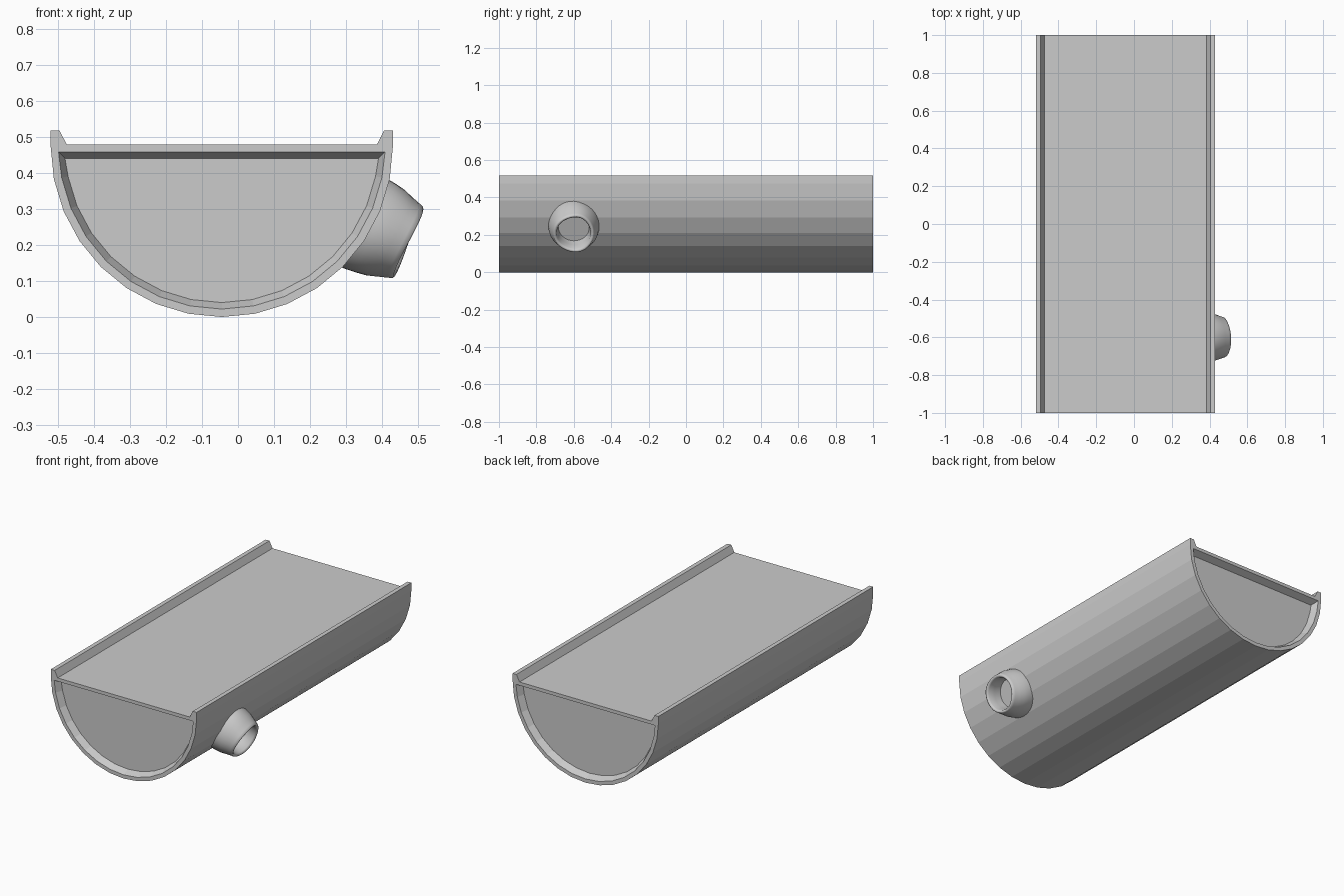
import bpy, bmesh, math
from mathutils import Vector, Matrix

if "Cube" in bpy.data.objects:
    bpy.data.objects.remove(bpy.data.objects["Cube"])

CX, CZ, R = -0.045, 0.475, 0.475   # centre and radius of the half round


def finish(bm, name):
    bmesh.ops.recalc_face_normals(bm, faces=bm.faces[:])
    me = bpy.data.meshes.new(name)
    bm.to_mesh(me)
    bm.free()
    ob = bpy.data.objects.new(name, me)
    bpy.context.collection.objects.link(ob)
    return ob


def half_round(r, top):
    """Left-to-right lower arc in 16 facets, ends placed at height top."""
    pts = [(CX - r * math.cos(math.pi * k / 16), CZ - r * math.sin(math.pi * k / 16))
           for k in range(17)]
    pts[0], pts[-1] = (CX - r, top), (CX + r, top)
    return pts


# Trough body: half-round bar with raised lips and recessed ends
outer = half_round(R, CZ)
lips = [(0.43, 0.517), (0.405, 0.517), (0.385, 0.478),
        (-0.475, 0.478), (-0.495, 0.517), (-0.52, 0.517)]
rim = half_round(0.453, 0.458)
cap = half_round(0.435, 0.440)

bm = bmesh.new()
ends = []
for s in (-1, 1):
    def ring(pts, y):
        return [bm.verts.new((x, y, z)) for x, z in pts]
    o, l = ring(outer, s), ring(lips, s)
    r, c = ring(rim, s), ring(cap, s * 0.96)
    for k in range(16):
        bm.faces.new((o[k], o[k + 1], r[k + 1], r[k]))
    bm.faces.new([o[16]] + l + [o[0], r[0], r[16]])
    for k in range(17):
        j = (k + 1) % 17
        bm.faces.new((r[k], r[j], c[j], c[k]))
    bm.faces.new(c)
    ends.append(o + l)
a, b = ends
for k in range(len(a)):
    j = (k + 1) % len(a)
    bm.faces.new((a[k], a[j], b[j], b[k]))
finish(bm, "trough_body")

# Spout: lathed, slightly lumpy hollow neck (distance along axis, radius)
profile = [(-0.19, 0.138), (-0.13, 0.138), (-0.10, 0.135), (-0.07, 0.130),
           (-0.04, 0.120), (-0.015, 0.112), (-0.003, 0.108), (0.0, 0.103),
           (-0.002, 0.096), (-0.01, 0.091), (-0.05, 0.087), (-0.092, 0.082)]
N = 32
bm = bmesh.new()
rings = []
for t, r in profile:
    row = []
    for i in range(N):
        g = 2 * math.pi * i / N
        lump = 1 + 0.012 * math.sin(3 * g + 20 * t) + 0.008 * math.sin(5 * g - 30 * t)
        row.append(bm.verts.new((r * lump * math.cos(g), r * lump * math.sin(g),
                                 t + 0.004 * math.sin(2 * g))))
    rings.append(row)
for p, q in zip(rings, rings[1:]):
    for i in range(N):
        j = (i + 1) % N
        bm.faces.new((p[i], p[j], q[j], q[i]))
bm.faces.new(rings[0])
bm.faces.new(rings[-1])
tilt = math.radians(90 + 23.5)
bm.transform(Matrix.Translation(Vector((0.473, -0.60, 0.206))) @ Matrix.Rotation(tilt, 4, 'Y'))
spout = finish(bm, "side_spout")
bpy.context.view_layer.objects.active = spout
spout.select_set(True)
bpy.ops.object.shade_smooth_by_angle(angle=math.radians(50))
